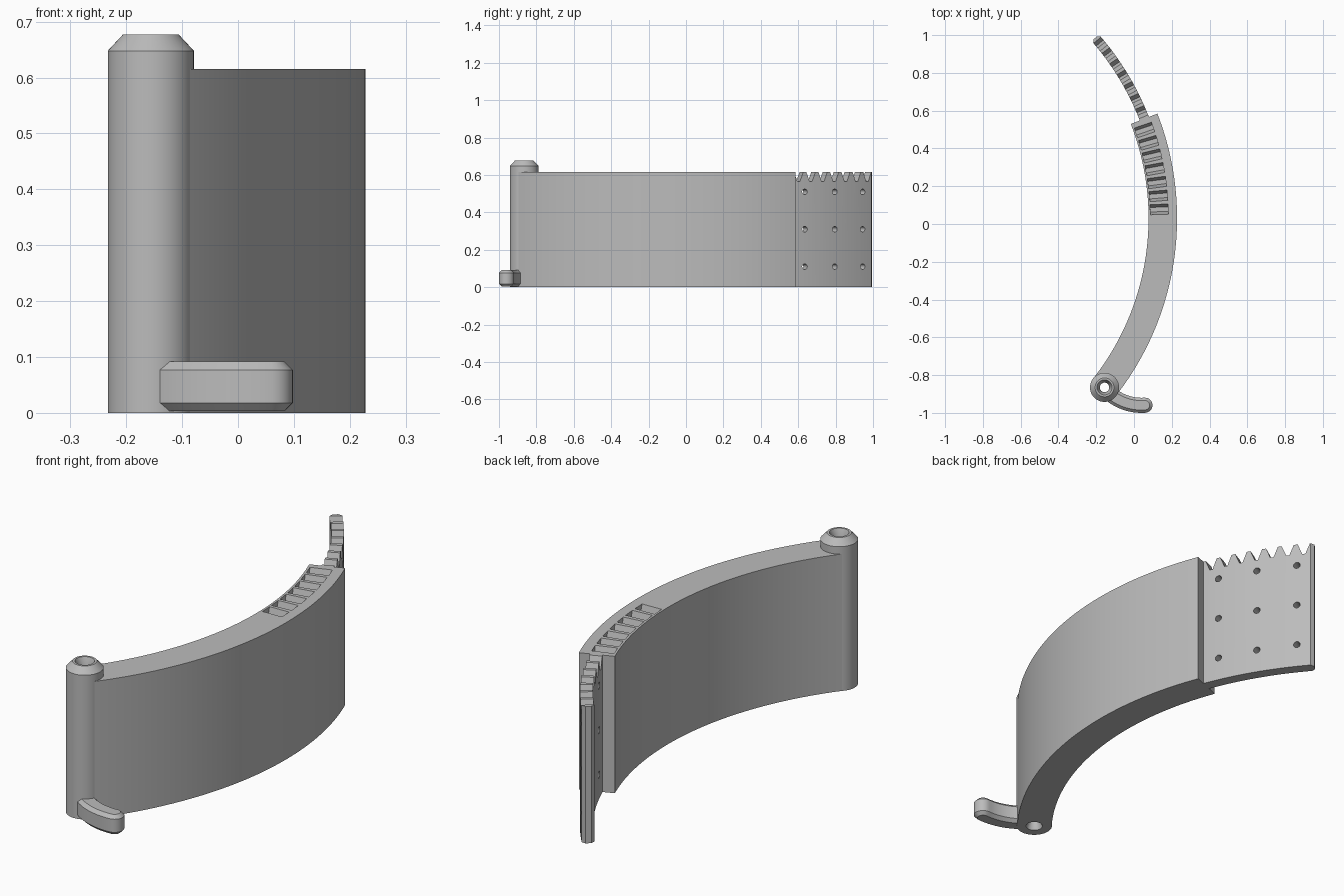
import bpy, bmesh, math
from mathutils import Vector

cube = bpy.data.objects.get("Cube")
if cube:
    bpy.data.objects.remove(cube, do_unlink=True)

grey = bpy.data.materials.new("plain_grey")
grey.use_nodes = True
grey.diffuse_color = (0.5, 0.5, 0.5, 1)
grey.node_tree.nodes["Principled BSDF"].inputs["Base Color"].default_value = (0.5, 0.5, 0.5, 1)

CX, CY = -1.297, 0.03          # centre of the curved plate
HEIGHT = 0.615
PIN = Vector((-0.156, -0.865, 0))


def polar(r, a, z=0.0):
    return Vector((CX + r * math.cos(a), CY + r * math.sin(a), z))


def finish(name, bm):
    bmesh.ops.recalc_face_normals(bm, faces=bm.faces)
    mesh = bpy.data.meshes.new(name)
    bm.to_mesh(mesh)
    bm.free()
    ob = bpy.data.objects.new(name, mesh)
    bpy.context.collection.objects.link(ob)
    mesh.materials.append(grey)
    return ob


def loft(bm, rings, caps=True, closed=False):
    """Skin a stack of rings, each with the same number of points."""
    loops = [[bm.verts.new(p) for p in ring] for ring in rings]
    pairs = list(zip(loops, loops[1:]))
    if closed:
        pairs.append((loops[-1], loops[0]))
    for lo, hi in pairs:
        for i in range(len(lo)):
            j = (i + 1) % len(lo)
            bm.faces.new((lo[i], lo[j], hi[j], hi[i]))
    if caps:
        bm.faces.new(loops[0])
        bm.faces.new(loops[-1])


def arc_plate(name, r0, r1, a0, a1, steps, tip=0.0):
    """Curved upright plate; tip chamfers the corners of its far end."""
    bm = bmesh.new()
    stations = [(a0 + (a1 - a0) * i / steps, 0) for i in range(steps + 1)]
    if tip:
        stations[-1] = (a1 - tip / r1, 0)
        stations.append((a1, tip))
    rings = []
    for a, inset in stations:
        rings.append([polar(r0 + inset, a), polar(r1 - inset, a),
                      polar(r1 - inset, a, HEIGHT), polar(r0 + inset, a, HEIGHT)])
    loft(bm, rings)
    return finish(name, bm)


def notches(bm, r0, r1, angles, top, bottom, depth):
    """Tapered wedges that cut teeth into an upper edge."""
    over = 0.02
    wide = top + (top - bottom) * over / depth
    section = [(-bottom, HEIGHT - depth), (bottom, HEIGHT - depth),
               (wide, HEIGHT + over), (-wide, HEIGHT + over)]
    for a in angles:
        loft(bm, [[polar(r, a + t / r, z) for t, z in section] for r in (r0, r1)])


def rod(bm, start, end, radius, sides):
    axis = (end - start).normalized()
    u = axis.orthogonal().normalized()
    v = axis.cross(u)
    turn = [2 * math.pi * i / sides for i in range(sides)]
    loft(bm, [[c + radius * (u * math.cos(t) + v * math.sin(t)) for t in turn]
              for c in (start, end)])


def cut(ob, bm):
    cutter = finish(ob.name + "_cutter", bm)
    cutter.hide_render = True
    mod = ob.modifiers.new("cut", 'BOOLEAN')
    mod.operation, mod.solver, mod.object = 'DIFFERENCE', 'EXACT', cutter
    bpy.context.view_layer.objects.active = ob
    bpy.ops.object.modifier_apply(modifier=mod.name)
    bpy.data.objects.remove(cutter, do_unlink=True)


# Curved body with a row of tooth pockets and room for the pin bore
body = arc_plate("curved_body", 1.374, 1.525, -0.665, 0.372, 56)
bm = bmesh.new()
notches(bm, 1.384, 1.479, [0.033 + 0.05 * i for i in range(7)], 0.027, 0.012, 0.05)
rod(bm, PIN - Vector((0, 0, 0.1)), PIN + Vector((0, 0, 0.8)), 0.055, 32)
cut(body, bm)

# Thin toothed strip with a grid of through holes
strip = arc_plate("toothed_strip", 1.425, 1.477, 0.36, 0.719, 24, tip=0.014)
bm = bmesh.new()
notches(bm, 1.40, 1.50, [0.398 + 0.0485 * i for i in range(7)], 0.027, 0.007, 0.05)
for a in (0.422, 0.545, 0.668):
    for z in (0.11, 0.31, 0.51):
        rod(bm, polar(1.39, a, z), polar(1.51, a, z), 0.015, 20)
cut(strip, bm)

# Hollow hinge barrel with a chamfered cap and countersunk bore
profile = [(0.036, 0), (0.077, 0), (0.077, 0.648), (0.05, 0.677),
           (0.04, 0.677), (0.025, 0.64), (0.025, 0.03)]
bm = bmesh.new()
turns = [2 * math.pi * i / 48 for i in range(48)]
loft(bm, [[PIN + Vector((r * math.cos(t), r * math.sin(t), z)) for t in turns]
          for r, z in profile], caps=False, closed=True)
barrel = finish("hinge_barrel", bm)

# Small curved thumb tab at the foot of the barrel
ARC = Vector((0.04, -0.70))      # centre of the tab's bend
BEND, A0, A1 = 0.26, math.radians(-127), math.radians(-86)


def tab_outline(half, z):
    pts = []
    angles = [A0 + (A1 - A0) * i / 12 for i in range(13)]
    for a in angles:
        pts.append((ARC.x + (BEND + half) * math.cos(a), ARC.y + (BEND + half) * math.sin(a), z))
    mid = ARC + BEND * Vector((math.cos(A1), math.sin(A1)))
    for i in range(1, 12):
        a = A1 + math.pi * i / 12
        pts.append((mid.x + half * math.cos(a), mid.y + half * math.sin(a), z))
    for a in reversed(angles):
        pts.append((ARC.x + (BEND - half) * math.cos(a), ARC.y + (BEND - half) * math.sin(a), z))
    return pts


bm = bmesh.new()
loft(bm, [tab_outline(h, z) for h, z in
          ((0.025, 0.003), (0.04, 0.018), (0.04, 0.077), (0.025, 0.092))])
tab = finish("thumb_tab", bm)

# Smooth curves, sharp edges
bpy.ops.object.select_all(action='DESELECT')
for ob in (body, strip, barrel, tab):
    ob.select_set(True)
bpy.context.view_layer.objects.active = body
bpy.ops.object.shade_smooth_by_angle(angle=math.radians(30))
